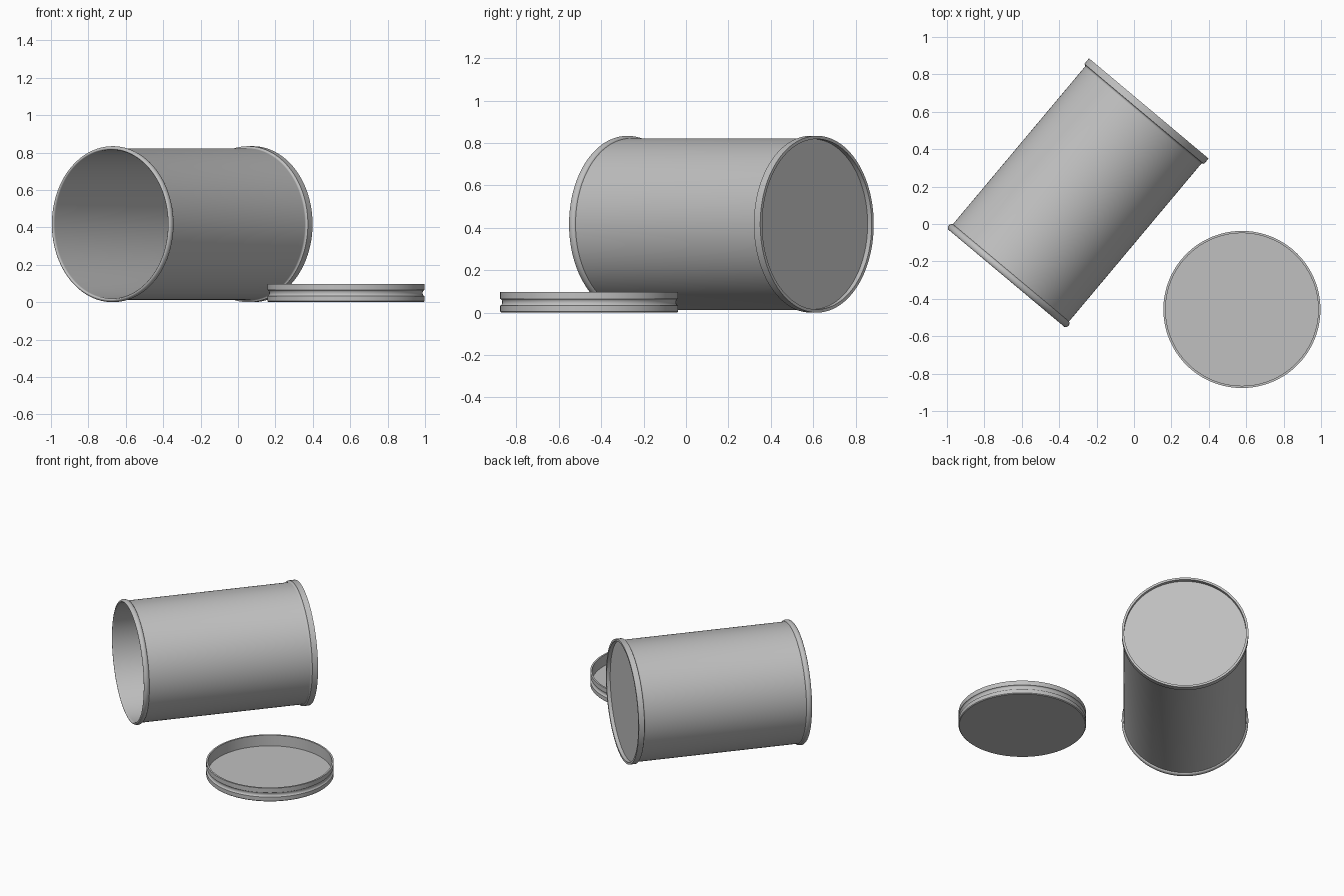
import bpy
import bmesh
from math import radians, sin, cos, pi
from mathutils import Matrix, Vector

SEGMENTS = 128

if "Cube" in bpy.data.objects:
    bpy.data.objects.remove(bpy.data.objects["Cube"], do_unlink=True)

metal = bpy.data.materials.new("grey metal")
metal.use_nodes = True
GREY = (0.53, 0.53, 0.53, 1)
metal.diffuse_color = GREY
metal.node_tree.nodes["Principled BSDF"].inputs["Base Color"].default_value = GREY


def arc(r, h, radius_r, radius_h, start, end, steps=8):
    """Profile points (radius, height) along an elliptical arc."""
    angles = [radians(start + (end - start) * i / steps) for i in range(steps + 1)]
    return [(r + radius_r * cos(a), h + radius_h * sin(a)) for a in angles]


def lathe(name, profile, matrix):
    """Spin a profile that starts and ends on the axis into a solid."""
    bm = bmesh.new()
    verts = [bm.verts.new((r, 0, h)) for r, h in profile]
    edges = [bm.edges.new(pair) for pair in zip(verts, verts[1:])]
    bmesh.ops.spin(bm, geom=verts + edges, axis=(0, 0, 1), cent=(0, 0, 0),
                   angle=2 * pi, steps=SEGMENTS, use_duplicate=False)
    bmesh.ops.remove_doubles(bm, verts=bm.verts, dist=1e-5)
    bmesh.ops.recalc_face_normals(bm, faces=bm.faces)
    mesh = bpy.data.meshes.new(name)
    bm.to_mesh(mesh)
    bm.free()
    mesh.materials.append(metal)
    obj = bpy.data.objects.new(name, mesh)
    bpy.context.collection.objects.link(obj)
    obj.matrix_world = matrix
    bpy.ops.object.select_all(action="DESELECT")
    obj.select_set(True)
    bpy.context.view_layer.objects.active = obj
    bpy.ops.object.shade_smooth_by_angle(angle=radians(30))
    return obj


# Can: height 0 is the closed end, LENGTH is the open mouth
LENGTH = 1.185
BODY, RIM, INNER = 0.405, 0.417, 0.397
can_profile = (
    [(0, 0.025), (0.402, 0.025), (0.402, 0), (RIM, 0), (RIM, 0.035)]
    # fillet from the bottom rim into the wall
    + arc(RIM, 0.051, RIM - BODY, 0.012, 270, 180)
    # rolled bead around the mouth
    + [(BODY, LENGTH - 0.038)]
    + arc(0.404, LENGTH - 0.019, 0.013, 0.019, -75, 90, 14)
    + arc(0.404, LENGTH - 0.012, 0.404 - INNER, 0.012, 90, 180)
    # inner wall and floor
    + [(INNER, 0.035), (0, 0.035)]
)
mouth = Vector((-0.682, -0.29, RIM))
closed_end = Vector((0.079, 0.618, RIM))
axis = (mouth - closed_end).normalized()
lie_down = axis.to_track_quat("Z", "Y").to_matrix().to_4x4()
lathe("can_body", can_profile, Matrix.Translation(closed_end) @ lie_down)

# Lid: shallow tray lying open side up, with a groove around its wall
lid_profile = (
    [(0, 0), (0.415, 0), (0.42, 0.005), (0.42, 0.033)]
    + arc(0.42, 0.049, 0.01, 0.016, 270, 90, 12)
    + [(0.42, 0.098), (0.408, 0.098), (0.408, 0.02), (0, 0.02)]
)
lathe("lid", lid_profile, Matrix.Translation((0.577, -0.457, 0)))
